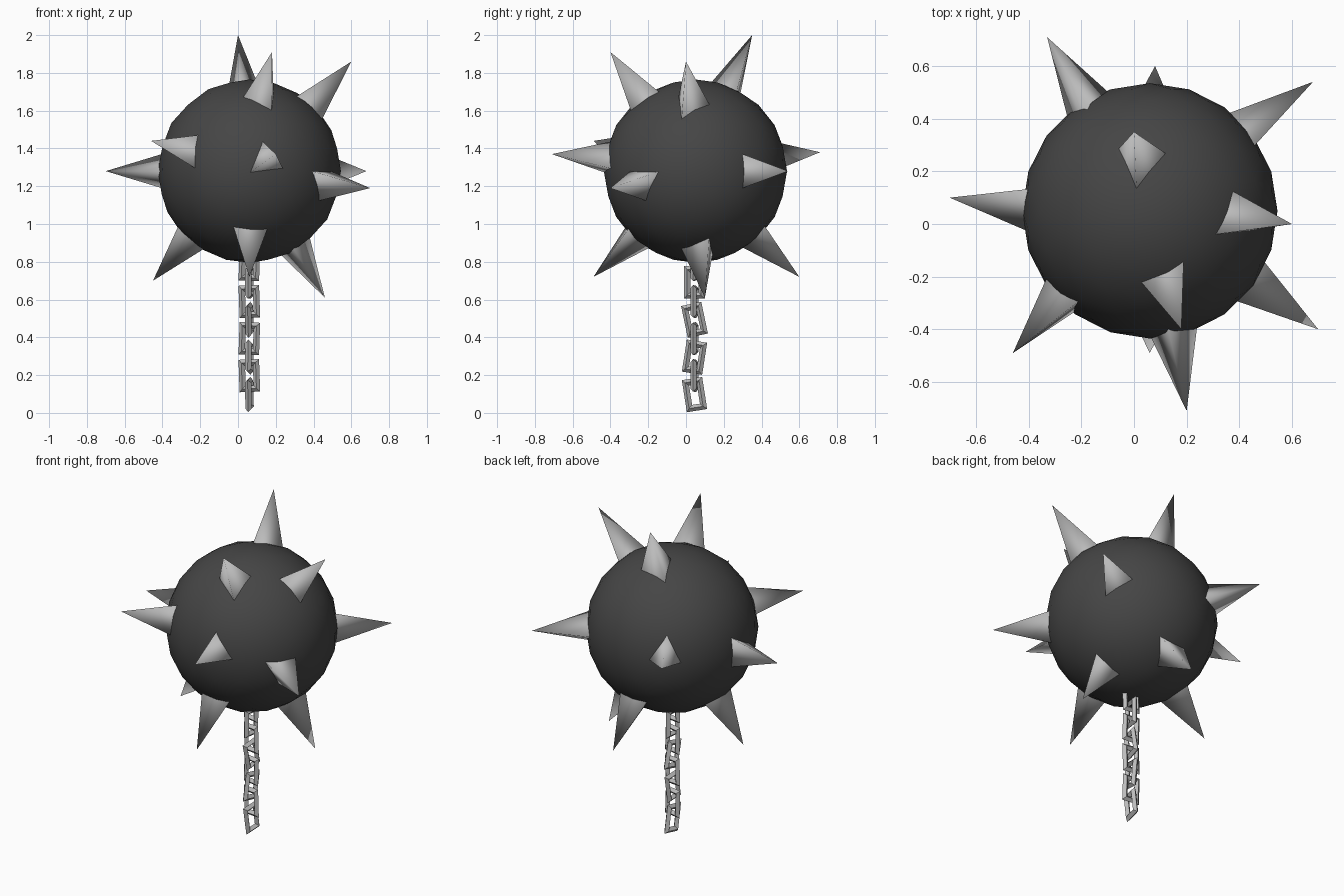
import bpy, bmesh, math
from mathutils import Vector, Matrix

if "Cube" in bpy.data.objects:
    bpy.data.objects.remove(bpy.data.objects["Cube"])

C = Vector((0.06, 0.05, 1.28))   # ball centre


def material(name, v):
    m = bpy.data.materials.new(name)
    m.diffuse_color = (v, v, v, 1)
    m.use_nodes = True
    m.node_tree.nodes["Principled BSDF"].inputs["Base Color"].default_value = m.diffuse_color
    return m


dark = material("dark iron", 0.06)
steel = material("light steel", 0.5)


def make(name, bm, mat, smooth):
    bmesh.ops.recalc_face_normals(bm, faces=bm.faces)
    for f in bm.faces:
        f.smooth = smooth
    me = bpy.data.meshes.new(name)
    bm.to_mesh(me)
    bm.free()
    me.materials.append(mat)
    ob = bpy.data.objects.new(name, me)
    bpy.context.collection.objects.link(ob)
    return ob


# Ball
bm = bmesh.new()
bmesh.ops.create_icosphere(bm, subdivisions=3, radius=0.485, matrix=Matrix.Translation(C))
make("ball", bm, dark, True)


# Three-sided spikes: tip, and a point the first base corner turns towards
def spike(i, tip, hint, base=0.465, r=0.105):
    tip = Vector(tip)
    n = (tip - C).normalized()
    mid = C + n * base
    u = Vector(hint) - mid
    u = (u - n * u.dot(n)).normalized()
    v = n.cross(u)
    bm = bmesh.new()
    ring = [bm.verts.new(mid + r * (u * math.cos(a) + v * math.sin(a)))
            for a in (0, math.tau / 3, 2 * math.tau / 3)]
    top = bm.verts.new(tip)
    for k in range(3):
        bm.faces.new((ring[k], ring[(k + 1) % 3], top))
    make(f"spike_{i}", bm, steel, True)


spikes = [
    ((0.00, 0.35, 2.00), (0.01, 0.14, 1.75)),
    ((0.18, -0.40, 1.91), (0.17, -0.28, 1.61)),
    ((0.60, 0.00, 1.86), (0.39, 0.14, 1.65)),
    ((-0.70, 0.10, 1.28), (-0.41, -0.04, 1.28)),
    ((-0.46, -0.49, 1.44), (-0.36, -0.21, 1.37)),
    ((0.20, -0.71, 1.37), (0.13, -0.40, 1.44)),
    ((0.70, -0.40, 1.19), (0.47, -0.24, 1.12)),
    ((0.68, 0.54, 1.28), (0.37, 0.43, 1.28)),
    ((-0.33, 0.71, 1.38), (-0.17, 0.42, 1.50)),
    ((-0.45, 0.08, 0.70), (-0.25, 0.20, 0.93)),
    ((0.46, 0.10, 0.61), (0.31, -0.03, 0.84)),
    ((0.06, -0.49, 0.72), (0.05, -0.22, 0.86)),
    ((0.08, 0.60, 0.72), (0.08, 0.28, 0.86)),
]
for i, (tip, hint) in enumerate(spikes, 1):
    spike(i, tip, hint)


# Chain links: rectangular rings with a diamond cross-section
def link(i, x, y, z, turn, tilt, w=0.055, h=0.086, t=0.034):
    bm = bmesh.new()
    rings = []
    for sx, sz in ((1, 1), (-1, 1), (-1, -1), (1, -1)):
        prof = ((0, 0), (t / 2, t / 2), (t, 0), (t / 2, -t / 2))
        rings.append([bm.verts.new((sx * (w - d), e, sz * (h - d))) for d, e in prof])
    for a in range(4):
        p, q = rings[a], rings[(a + 1) % 4]
        for b in range(4):
            c = (b + 1) % 4
            bm.faces.new((p[b], q[b], q[c], p[c]))
    rot = Matrix.Rotation(math.radians(turn), 4, 'Z') @ Matrix.Rotation(math.radians(tilt), 4, 'Y')
    bm.transform(Matrix.Translation((x, y, z)) @ rot)
    make(f"chain_link_{i}", bm, steel, False)


tilts = (-9, 9, -12, 0)
for k in range(4):
    link(2 * k + 1, 0.06, 0.045, 0.097 + 0.198 * k, 82, tilts[k])
    link(2 * k + 2, 0.06, 0.045, 0.197 + 0.196 * k, -8, 2 if k % 2 else -2)
